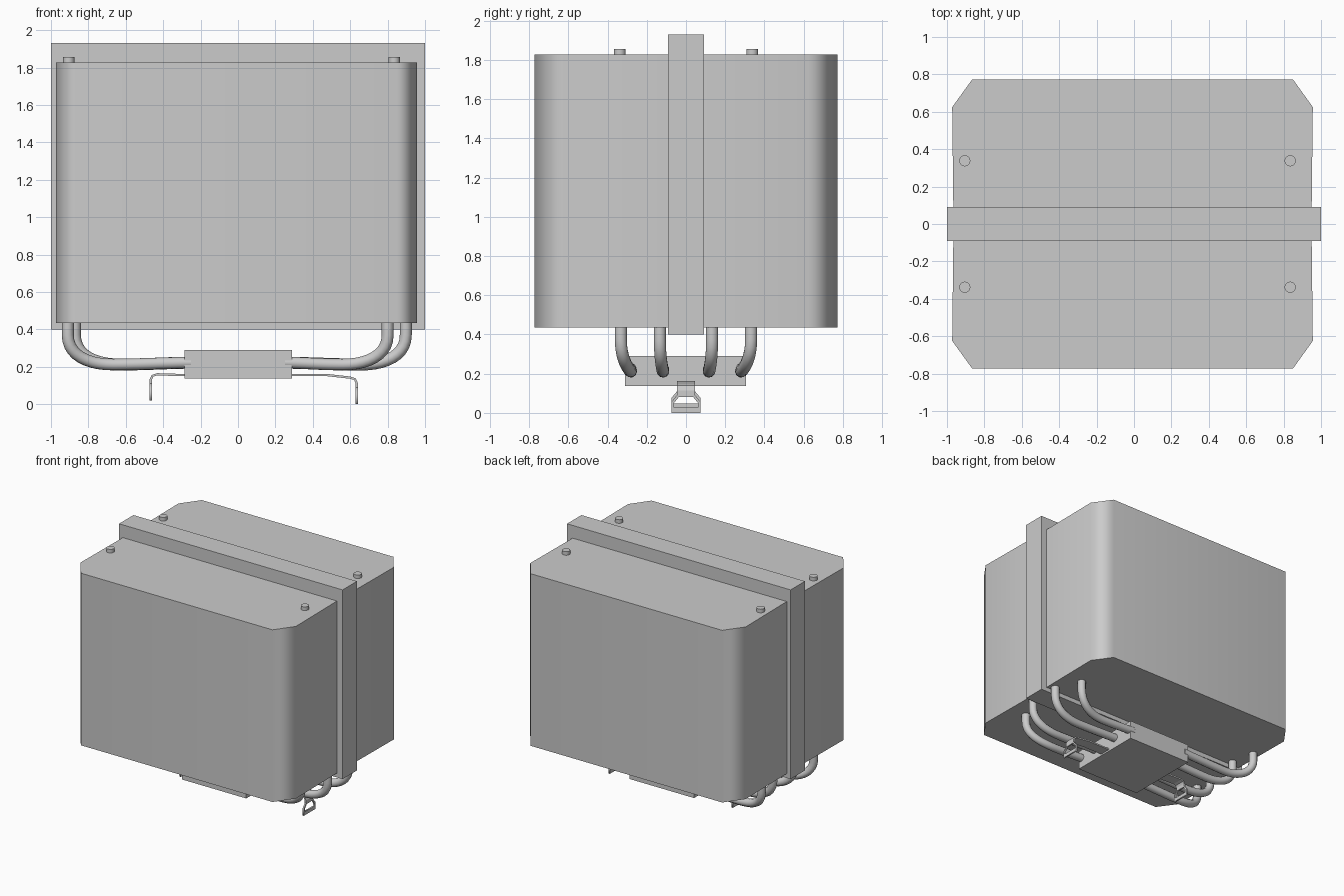
import bpy
import bmesh
import math
from mathutils import Vector

cube = bpy.data.objects.get("Cube")
if cube:
    bpy.data.objects.remove(cube, do_unlink=True)

grey = bpy.data.materials.new("light grey metal")
grey.use_nodes = True
COLOUR = (0.6, 0.6, 0.6, 1)
grey.diffuse_color = COLOUR
grey.node_tree.nodes["Principled BSDF"].inputs["Base Color"].default_value = COLOUR


def add(name, data):
    obj = bpy.data.objects.new(name, data)
    bpy.context.collection.objects.link(obj)
    data.materials.append(grey)
    return obj


def smooth(obj, angle):
    bpy.ops.object.select_all(action='DESELECT')
    obj.select_set(True)
    bpy.context.view_layer.objects.active = obj
    bpy.ops.object.shade_smooth_by_angle(angle=math.radians(angle))


def prism(name, outline, bottom, top):
    """Extrude an xy outline from bottom to top."""
    bm = bmesh.new()
    base = bm.faces.new([bm.verts.new((x, y, bottom)) for x, y in outline])
    ext = bmesh.ops.extrude_face_region(bm, geom=[base])["geom"]
    verts = [g for g in ext if isinstance(g, bmesh.types.BMVert)]
    bmesh.ops.translate(bm, verts=verts, vec=(0, 0, top - bottom))
    bmesh.ops.recalc_face_normals(bm, faces=bm.faces[:])
    mesh = bpy.data.meshes.new(name)
    bm.to_mesh(mesh)
    bm.free()
    return add(name, mesh)


def box(name, x0, x1, y0, y1, z0, z1):
    return prism(name, [(x0, y0), (x1, y0), (x1, y1), (x0, y1)], z0, z1)


# Centre fan plate and contact base
box("centre_plate", -1, 1, -0.092, 0.092, 0.4, 1.93)
box("contact_base", -0.285, 0.29, -0.31, 0.305, 0.137, 0.29)

# Fin blocks with rounded-looking outer corners
for side, label in ((-1, "front"), (1, "back")):
    outline = [(-0.966, 0.09), (-0.972, 0.625), (-0.865, 0.773),
               (0.85, 0.773), (0.956, 0.625), (0.95, 0.09)]
    block = prism(label + "_fin_block", [(x, side * y) for x, y in outline], 0.435, 1.827)
    smooth(block, 65)
    weighted = block.modifiers.new("weighted_normals", 'WEIGHTED_NORMAL')
    weighted.keep_sharp = True

# Pipe tips poking through the top
for x in (-0.905, 0.835):
    for y in (-0.338, 0.338):
        ring = [(x + 0.03 * math.cos(i * math.tau / 20),
                 y + 0.03 * math.sin(i * math.tau / 20)) for i in range(20)]
        smooth(prism("pipe_tip", ring, 1.82, 1.856), 40)


def heat_pipe(x_top, y_top, y_base):
    side = 1 if x_top > 0 else -1
    curve = bpy.data.curves.new("heat_pipe", 'CURVE')
    curve.dimensions = '3D'
    curve.bevel_depth = 0.032
    curve.bevel_resolution = 3
    curve.use_fill_caps = True
    curve.resolution_u = 10
    path = [
        Vector((x_top, y_top, 0.47)),
        Vector((x_top, y_top, 0.37)),
        Vector((x_top - side * 0.24, y_base, 0.212)),
        Vector((side * 0.25, y_base, 0.222)),
    ]
    tangents = [Vector((0, 0, -0.03)), Vector((0, 0, -0.11)),
                Vector((-side * 0.13, 0, 0)), Vector((-side * 0.1, 0, 0))]
    spline = curve.splines.new('BEZIER')
    spline.bezier_points.add(len(path) - 1)
    for point, co, t in zip(spline.bezier_points, path, tangents):
        point.handle_left_type = point.handle_right_type = 'FREE'
        point.co = co
        point.handle_left = co - t
        point.handle_right = co + t
    add("heat_pipe", curve)


# Bent heat pipes, mirrored front to back
for side in (-1, 1):
    for x in (-0.91, 0.8):
        heat_pipe(x, side * 0.332, side * 0.282)
    for x in (-0.872, 0.897):
        heat_pipe(x, side * 0.133, side * 0.117)


def clip(name, x_base, x_end, z_base, z_bend, z_low):
    """Bent strap ending in a hanging loop."""
    side = 1 if x_end > 0 else -1
    half, thick = 0.046, 0.012
    path = [(x_base, z_base), (x_end - side * 0.16, z_base),
            (x_end - side * 0.035, z_bend), (x_end - side * 0.01, z_bend - 0.008),
            (x_end, z_bend - 0.03), (x_end, z_low + 0.085)]
    bm = bmesh.new()
    rows = [[bm.verts.new((x, y, z)) for y in (-half, half)] for x, z in path]
    for a, b in zip(rows, rows[1:]):
        bm.faces.new((a[0], a[1], b[1], b[0]))
    mesh = bpy.data.meshes.new(name + "_strap")
    bm.to_mesh(mesh)
    bm.free()
    strap = add(name + "_strap", mesh)
    solid = strap.modifiers.new("thickness", 'SOLIDIFY')
    solid.thickness = thick
    solid.offset = 0

    # Loop outline with a window, drawn flat and turned upright
    loop = bpy.data.curves.new(name + "_loop", 'CURVE')
    loop.dimensions = '2D'
    loop.fill_mode = 'BOTH'
    loop.extrude = thick / 2
    outer = [(half, 0.09), (0.075, 0.055), (0.075, 0)]
    window = [(0.036, 0.082), (0.06, 0.052), (0.06, 0.028)]
    for pts in (outer, window):
        ring = pts + [(-y, z) for y, z in reversed(pts)]
        spline = loop.splines.new('POLY')
        spline.points.add(len(ring) - 1)
        spline.use_cyclic_u = True
        for point, (y, z) in zip(spline.points, ring):
            point.co = (y, z, 0, 1)
    obj = add(name + "_loop", loop)
    obj.rotation_euler = (math.pi / 2, 0, math.pi / 2)
    obj.location = (x_end, 0, z_low)


# Mounting clips
clip("left_clip", 0.27, 0.635, 0.156, 0.142, 0.0)
clip("right_clip", -0.27, -0.467, 0.156, 0.16, 0.02)
